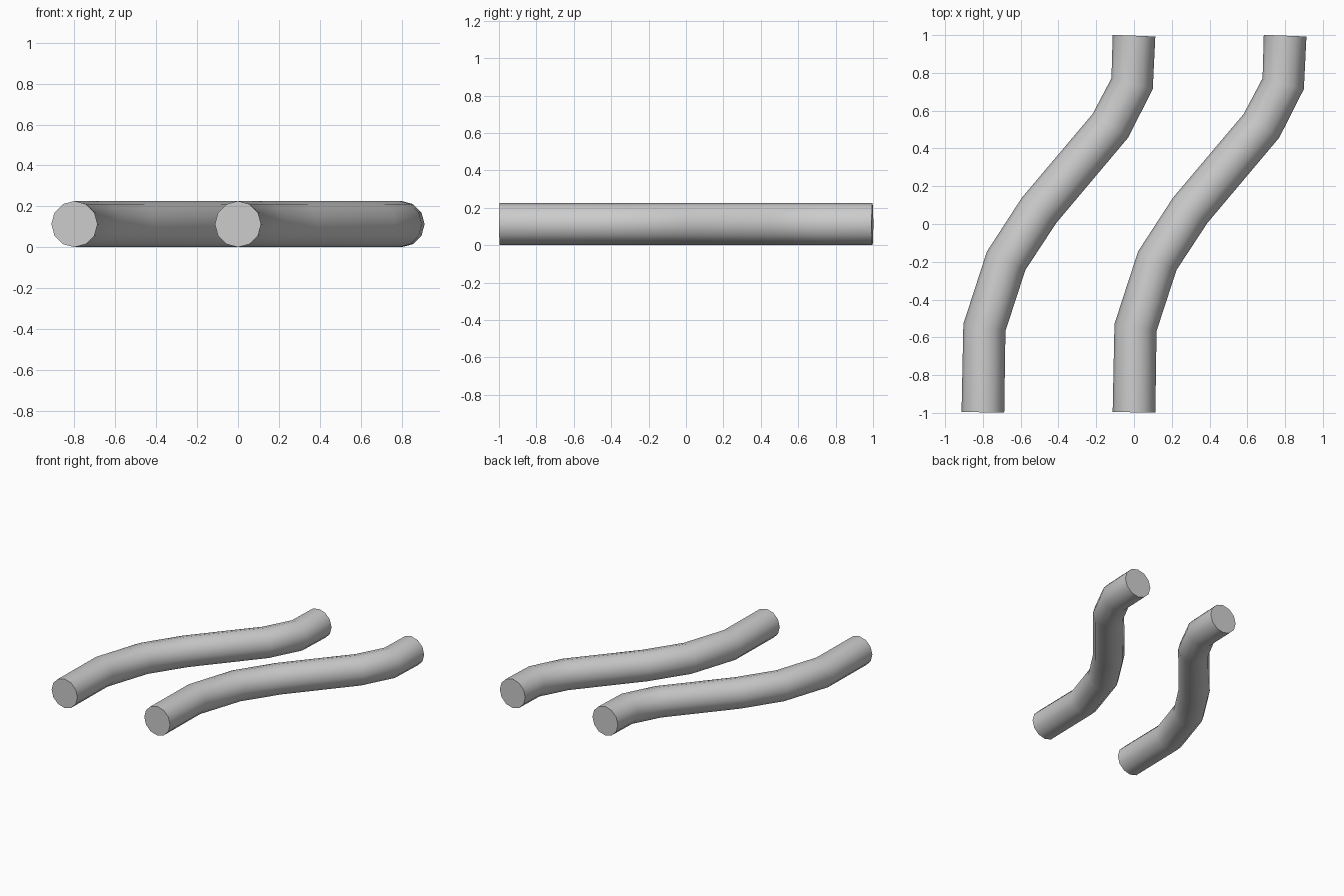
import bpy, bmesh, math
from mathutils import Vector

if "Cube" in bpy.data.objects:
    bpy.data.objects.remove(bpy.data.objects["Cube"])

SIDES, R, ZC = 12, 0.113, 0.113

# Centre line of one tube in plan view (x, y), front to back
PATH = [Vector((x, y, 0)) for x, y in [
    (-0.40, -0.997), (-0.392, -0.548), (-0.277, -0.195), (-0.102, 0.073),
    (0.275, 0.52), (0.39, 0.743), (0.40, 0.997)]]


def tube(name, x_offset):
    bm = bmesh.new()
    rings = []
    for i, p in enumerate(PATH):
        # Tangent is the average of the neighbouring segment directions
        t = Vector()
        if i > 0:
            t += (p - PATH[i - 1]).normalized()
        if i < len(PATH) - 1:
            t += (PATH[i + 1] - p).normalized()
        t.normalize()
        side = Vector((t.y, -t.x, 0))
        ring = []
        for k in range(SIDES):
            a = 2 * math.pi * k / SIDES
            v = p + side * (R * math.cos(a)) + Vector((0, 0, ZC + R * math.sin(a)))
            ring.append(bm.verts.new(v))
        rings.append(ring)
    # Wall
    for a, b in zip(rings, rings[1:]):
        for k in range(SIDES):
            n = (k + 1) % SIDES
            bm.faces.new((a[k], a[n], b[n], b[k]))
    # End caps
    bm.faces.new(rings[0])
    bm.faces.new(rings[-1])
    bmesh.ops.recalc_face_normals(bm, faces=bm.faces[:])
    mesh = bpy.data.meshes.new(name)
    bm.to_mesh(mesh)
    bm.free()
    obj = bpy.data.objects.new(name, mesh)
    obj.location.x = x_offset
    bpy.context.collection.objects.link(obj)
    bpy.ops.object.select_all(action='DESELECT')
    obj.select_set(True)
    bpy.context.view_layer.objects.active = obj
    bpy.ops.object.shade_smooth_by_angle(angle=math.radians(45))


# Two identical tubes side by side
tube("left_tube", -0.4)
tube("right_tube", 0.4)
